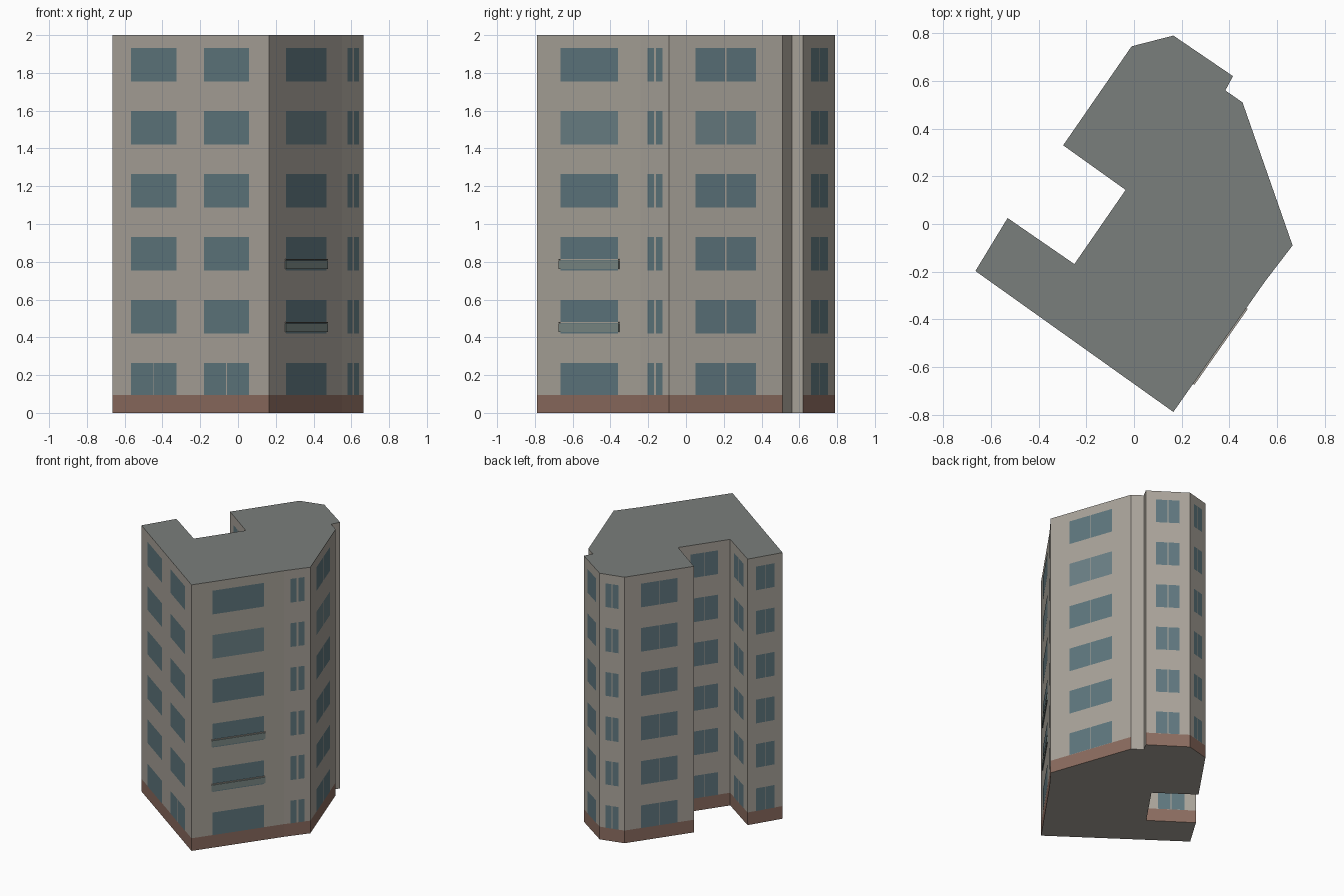
import bpy, bmesh
from mathutils import Vector

if "Cube" in bpy.data.objects:
    bpy.data.objects.remove(bpy.data.objects["Cube"])

HEIGHT, BAND = 2.0, 0.095
FLOORS, PITCH, WIN_Z, WIN_H = 6, 0.3335, 0.087, 0.178


def mat(name, r, g, b):
    m = bpy.data.materials.new(name)
    m.diffuse_color = (r, g, b, 1)
    m.use_nodes = True
    m.node_tree.nodes["Principled BSDF"].inputs["Base Color"].default_value = m.diffuse_color
    return m


wall_m = mat("wall_plaster", 0.40, 0.37, 0.325)
band_m = mat("plinth_brown", 0.26, 0.15, 0.115)
roof_m = mat("roof_grey", 0.195, 0.21, 0.20)
glass_m = mat("glass", 0.115, 0.185, 0.21)
pale_m = mat("pale_glass", 0.15, 0.22, 0.24)
rail_m = mat("balcony_glass", 0.20, 0.25, 0.235)

# Footprint, counter-clockwise from the left corner
plan = [Vector(p) for p in [
    (-0.665, -0.197), (0.165, -0.788), (0.55, -0.24), (0.665, -0.09),
    (0.455, 0.51), (0.383, 0.56), (0.415, 0.62), (0.165, 0.79),
    (-0.01, 0.745), (-0.297, 0.33), (-0.035, 0.143), (-0.25, -0.168),
    (-0.53, 0.025)]]
N = len(plan)
PLAIN = (4, 5)          # walls of the small notch: no plinth, no windows


def finish(bm, name, mats):
    me = bpy.data.meshes.new(name)
    bm.to_mesh(me)
    bm.free()
    for m in mats:
        me.materials.append(m)
    ob = bpy.data.objects.new(name, me)
    bpy.context.collection.objects.link(ob)
    return ob


# Building body: floor, plinth band, walls, roof
bm = bmesh.new()
rings = [[bm.verts.new((p.x, p.y, z)) for p in plan] for z in (0, BAND, HEIGHT)]
bm.faces.new(rings[0][::-1])
bm.faces.new(rings[2]).material_index = 2
for k in range(2):
    for i in range(N):
        j = (i + 1) % N
        f = bm.faces.new((rings[k][i], rings[k][j], rings[k + 1][j], rings[k + 1][i]))
        f.material_index = 1 if k == 0 and i not in PLAIN else 0
finish(bm, "building_body", [wall_m, band_m, roof_m])


def wall_point(i, t, out, z):
    a, b = plan[i], plan[(i + 1) % N]
    d = (b - a).normalized()
    p = a.lerp(b, t) + Vector((d.y, -d.x)) * out
    return (p.x, p.y, z)


def pane(bm, i, t0, t1, z0, z1, m=0, out=0.0015):
    f = bm.faces.new([bm.verts.new(wall_point(i, t, out, z))
                      for t, z in ((t0, z0), (t1, z0), (t1, z1), (t0, z1))])
    f.material_index = m


# Windows: (wall, start, end, mullion width; 0 = single pane)
windows = [(0, 0.12, 0.41, 0), (0, 0.584, 0.873, 0), (1, 0.225, 0.785, 0),
           (2, 0.25, 0.77, 0.014)]
windows += [(i, 0.235, 0.765, 0.006) for i in (3, 6, 7, 8, 9, 10, 11, 12)]
bm = bmesh.new()
for i, t0, t1, gap in windows:
    length = (plan[(i + 1) % N] - plan[i]).length
    for k in range(FLOORS):
        z0 = WIN_Z + k * PITCH
        z1 = z0 + WIN_H
        z0 = max(z0, BAND)
        g = 0.006 if i == 0 and k == 0 else gap
        m = 1 if k == 4 and i in (1, 3) else 0
        if g:
            mid, h = (t0 + t1) / 2, g / length / 2
            pane(bm, i, t0, mid - h, z0, z1, m)
            pane(bm, i, mid + h, t1, z0, z1, m)
        else:
            pane(bm, i, t0, t1, z0, z1, m)
finish(bm, "windows", [glass_m, pale_m])


def wall_box(name, i, t0, t1, out, z0, z1, m):
    bm = bmesh.new()
    quads = [[bm.verts.new(wall_point(i, t, o, z))
              for t, o in ((t0, 0), (t0, out), (t1, out), (t1, 0))] for z in (z0, z1)]
    bm.faces.new(quads[0])
    bm.faces.new(quads[1])
    for a in range(4):
        b = (a + 1) % 4
        bm.faces.new((quads[0][a], quads[0][b], quads[1][b], quads[1][a]))
    bmesh.ops.recalc_face_normals(bm, faces=bm.faces)
    finish(bm, name, [m])


# Shallow balcony guards on the second and third storeys
for k in (1, 2):
    z = WIN_Z + k * PITCH + 0.008
    wall_box(f"balcony_panel_{k}", 1, 0.215, 0.795, 0.007, z, z + 0.045, rail_m)
    wall_box(f"balcony_handrail_{k}", 1, 0.215, 0.795, 0.007, z + 0.048, z + 0.052, wall_m)
